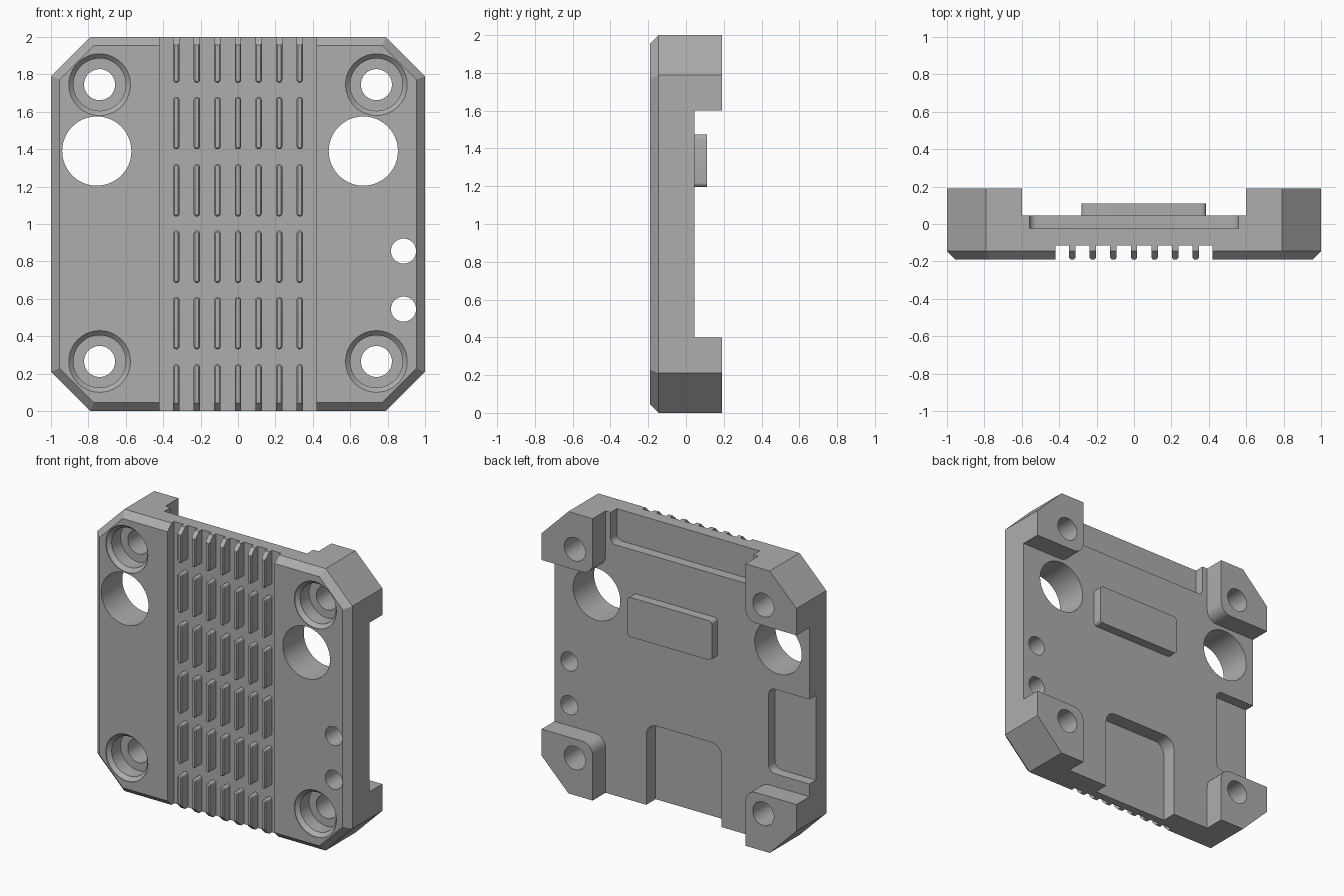
import bpy, bmesh, math

if "Cube" in bpy.data.objects:
    bpy.data.objects.remove(bpy.data.objects["Cube"], do_unlink=True)

grey = bpy.data.materials.new("plain grey")
grey.use_nodes = True
grey.diffuse_color = (0.42, 0.42, 0.42, 1)
grey.node_tree.nodes["Principled BSDF"].inputs["Base Color"].default_value = (0.42, 0.42, 0.42, 1)

FRONT, SEAT, BACK = -0.19, 0.045, 0.19


def loft(name, solids):
    """Solids made of stacked (outline, y) layers, capped at both ends."""
    bm = bmesh.new()
    for layers in solids:
        rings = [[bm.verts.new((x, y, z)) for x, z in pts] for pts, y in layers]
        for a, b in zip(rings, rings[1:]):
            for i in range(len(a)):
                j = (i + 1) % len(a)
                bm.faces.new((a[i], a[j], b[j], b[i]))
        bm.faces.new(rings[0])
        bm.faces.new(rings[-1])
    bmesh.ops.recalc_face_normals(bm, faces=bm.faces)
    mesh = bpy.data.meshes.new(name)
    bm.to_mesh(mesh)
    bm.free()
    mesh.materials.append(grey)
    ob = bpy.data.objects.new(name, mesh)
    bpy.context.collection.objects.link(ob)
    return ob


def cut(target, cutter):
    """Subtract the cutter from the target and discard it."""
    mod = target.modifiers.new("cut", 'BOOLEAN')
    mod.object, mod.operation, mod.solver = cutter, 'DIFFERENCE', 'EXACT'
    bpy.context.view_layer.objects.active = target
    bpy.ops.object.modifier_apply(modifier=mod.name)
    bpy.data.objects.remove(cutter, do_unlink=True)


def arc(cx, cz, r, start, end, n):
    steps = [math.radians(start + (end - start) * i / n) for i in range(n + 1)]
    return [(cx + r * math.cos(a), cz + r * math.sin(a)) for a in steps]


def circle(cx, cz, r, n=48):
    return arc(cx, cz, r, 0, 360, n)[:-1]


def rounded(x0, x1, z0, z1, r, n=6):
    return (arc(x1 - r, z1 - r, r, 0, 90, n) + arc(x0 + r, z1 - r, r, 90, 180, n)
            + arc(x0 + r, z0 + r, r, 180, 270, n) + arc(x1 - r, z0 + r, r, 270, 360, n))


def octagon(inset):
    h = 1 - inset
    c = 1.79 - inset * math.sqrt(2) - h
    return [(x, z + 1) for x, z in ((h, -c), (h, c), (c, h), (-c, h),
                                    (-h, c), (-h, -c), (-c, -h), (c, -h))]


# Block with cut corners and a bevelled front edge
body = loft("heatsink_body", [[(octagon(0.045), FRONT), (octagon(0), -0.145), (octagon(0), BACK)]])

# Front channel, leaving rows of rounded fins standing
channel = loft("channel_cutter", [[(rounded(-0.42, 0.42, -0.1, 2.1, 0.01), -0.3),
                                   (rounded(-0.42, 0.42, -0.1, 2.1, 0.01), -0.115)]])
rows = [(-0.2, 0.25), (0.33, 0.61), (0.685, 0.965), (1.04, 1.32), (1.4, 1.68), (1.755, 2.2)]
fins = []
for col in range(-3, 4):
    x = col * 0.11
    for z0, z1 in rows:
        base = rounded(x - 0.017, x + 0.017, z0, z1, 0.0165, 5)
        tip = rounded(x - 0.01, x + 0.01, z0 + 0.007, z1 - 0.007, 0.0095, 5)
        fins.append([(tip, FRONT + 0.001), (base, FRONT + 0.01), (base, -0.08)])
cut(channel, loft("fin_cutter", fins))
cut(body, channel)

# Cross-shaped clearance at the back, leaving four corner feet
corner = [(1.2, 0.6)] + arc(0.68, 0.68, 0.08, 270, 180, 6) + [(0.6, 1.2)]
cross = []
for sx, sz in ((1, 1), (-1, 1), (-1, -1), (1, -1)):
    quarter = [(sx * x, 1 + sz * z) for x, z in corner]
    cross += quarter if sx * sz > 0 else quarter[::-1]
cut(body, loft("clearance_cutter", [[(cross, SEAT), (cross, 0.4)]]))

# Open pockets in the rear face: top, side and bottom
for outline, floor in ((rounded(-0.56, 0.56, 1.78, 2.2, 0.04), -0.025),
                       (rounded(-1.2, -0.68, 0.49, 1.09, 0.05), -0.028),
                       (rounded(-0.31, 0.28, -0.2, 0.58, 0.08), -0.06)):
    cut(body, loft("pocket_cutter", [[(outline, floor), (outline, 0.12)]]))

# Counterbored screw holes in the corners
for x in (-0.74, 0.74):
    for z in (0.265, 1.745):
        steps = ((0.165, -0.3), (0.165, -0.185), (0.14, -0.16), (0.14, -0.06), (0.083, -0.06), (0.083, 0.3))
        cut(body, loft("screw_cutter", [[(circle(x, z, r), y) for r, y in steps]]))

# Plain through holes
for x, z, r in ((-0.755, 1.39, 0.185), (0.67, 1.39, 0.185), (0.885, 0.855, 0.067), (0.885, 0.545, 0.067)):
    cut(body, loft("hole_cutter", [[(circle(x, z, r), -0.3), (circle(x, z, r), 0.3)]]))

# Raised contact pad on the rear face
pad_outline = rounded(-0.28, 0.385, 1.195, 1.475, 0.025)
pad = loft("contact_pad", [[(pad_outline, SEAT - 0.01), (pad_outline, 0.11)]])

for ob in (body, pad):
    bpy.ops.object.select_all(action='DESELECT')
    ob.select_set(True)
    bpy.context.view_layer.objects.active = ob
    bpy.ops.object.shade_smooth_by_angle(angle=math.radians(25))
